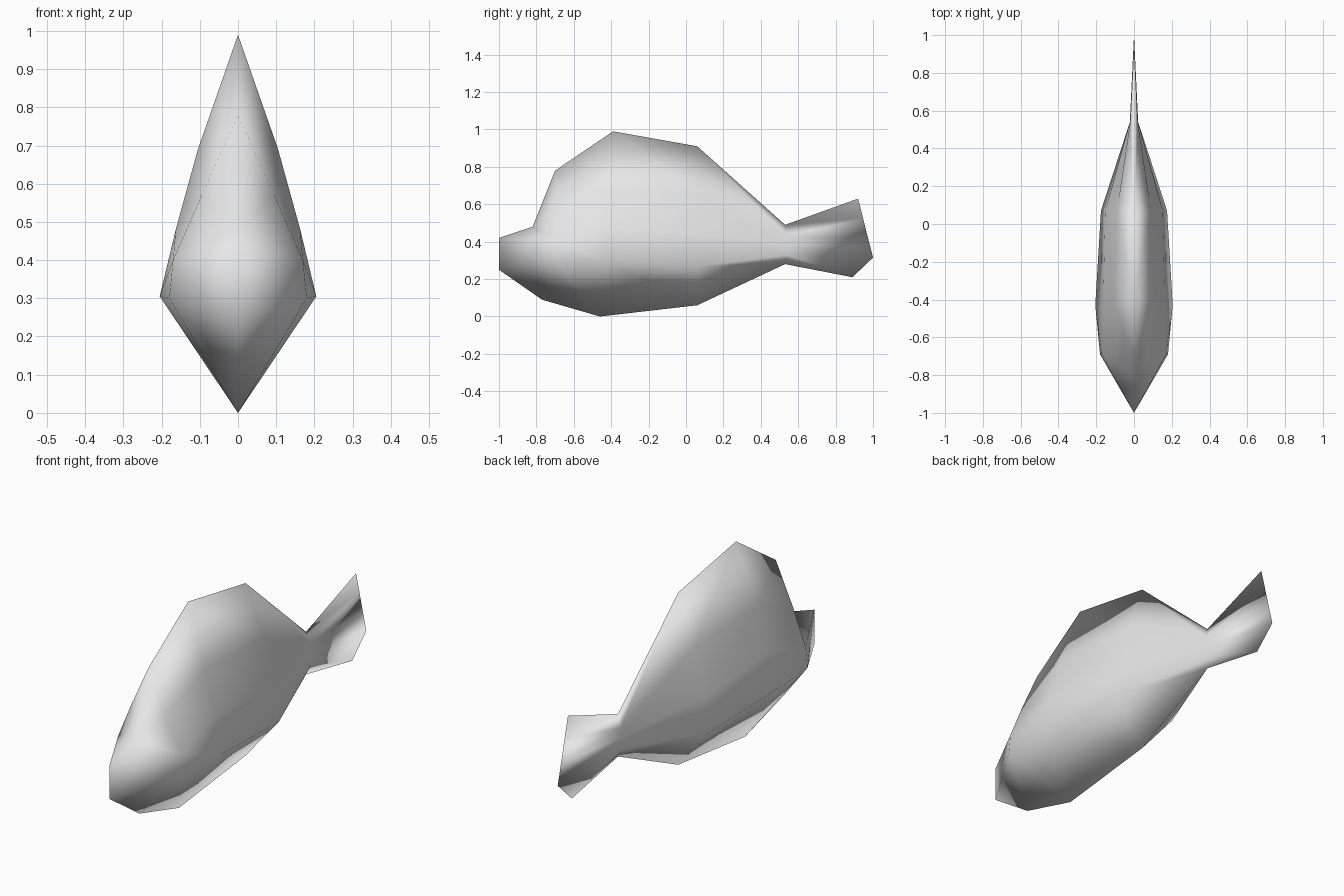
import bpy, bmesh

if "Cube" in bpy.data.objects:
    bpy.data.objects.remove(bpy.data.objects["Cube"])

# Half cross-sections (x, y, z), each from the back ridge down to the belly keel
snout = [(0, -.82, .48), (0, -.82, .48), (0, -1, .42), (0, -1, .25), (0, -1, .25)]
cheek = [(0, -.70, .78), (.095, -.70, .57), (.17, -.69, .40), (.18, -.69, .30), (0, -.77, .09)]
chest = [(0, -.39, .99), (.105, -.41, .69), (.163, -.42, .48), (.205, -.43, .305), (0, -.46, 0)]
flank = [(0, .06, .91), (.09, .07, .66), (.152, .07, .44), (.175, .07, .27), (0, .06, .06)]
tail_root = [(0, .53, .49), (.02, .54, .43), (.022, .54, .38), (.022, .54, .33), (0, .53, .28)]
tail_tip = [(0, .92, .63), (0, .947, .525), (0, .973, .42), (0, 1, .315), (0, .89, .21)]
sections = [snout, cheek, chest, flank, tail_root, tail_tip]

# Loft one half of the fish
bm = bmesh.new()
cache = {}


def vert(co):
    if co not in cache:
        cache[co] = bm.verts.new(co)
    return cache[co]


for a, b in zip(sections, sections[1:]):
    for i in range(4):
        corners = [a[i], a[i + 1], b[i + 1], b[i]]
        bm.faces.new([vert(c) for c in dict.fromkeys(corners)])

# Face outward on the +x side, smooth all over
bm.normal_update()
if sum(f.normal.x * f.calc_area() for f in bm.faces) < 0:
    bmesh.ops.reverse_faces(bm, faces=bm.faces[:])
for f in bm.faces:
    f.smooth = True

mesh = bpy.data.meshes.new("fish_body")
bm.to_mesh(mesh)
bm.free()

# Mirror to the other side
fish = bpy.data.objects.new("fish_body", mesh)
bpy.context.collection.objects.link(fish)
mirror = fish.modifiers.new("mirror", 'MIRROR')
mirror.use_axis = (True, False, False)
mirror.merge_threshold = 0.001

grey = bpy.data.materials.new("light grey")
grey.diffuse_color = (.8, .8, .8, 1)
grey.use_nodes = True
grey.node_tree.nodes["Principled BSDF"].inputs["Base Color"].default_value = grey.diffuse_color
mesh.materials.append(grey)
